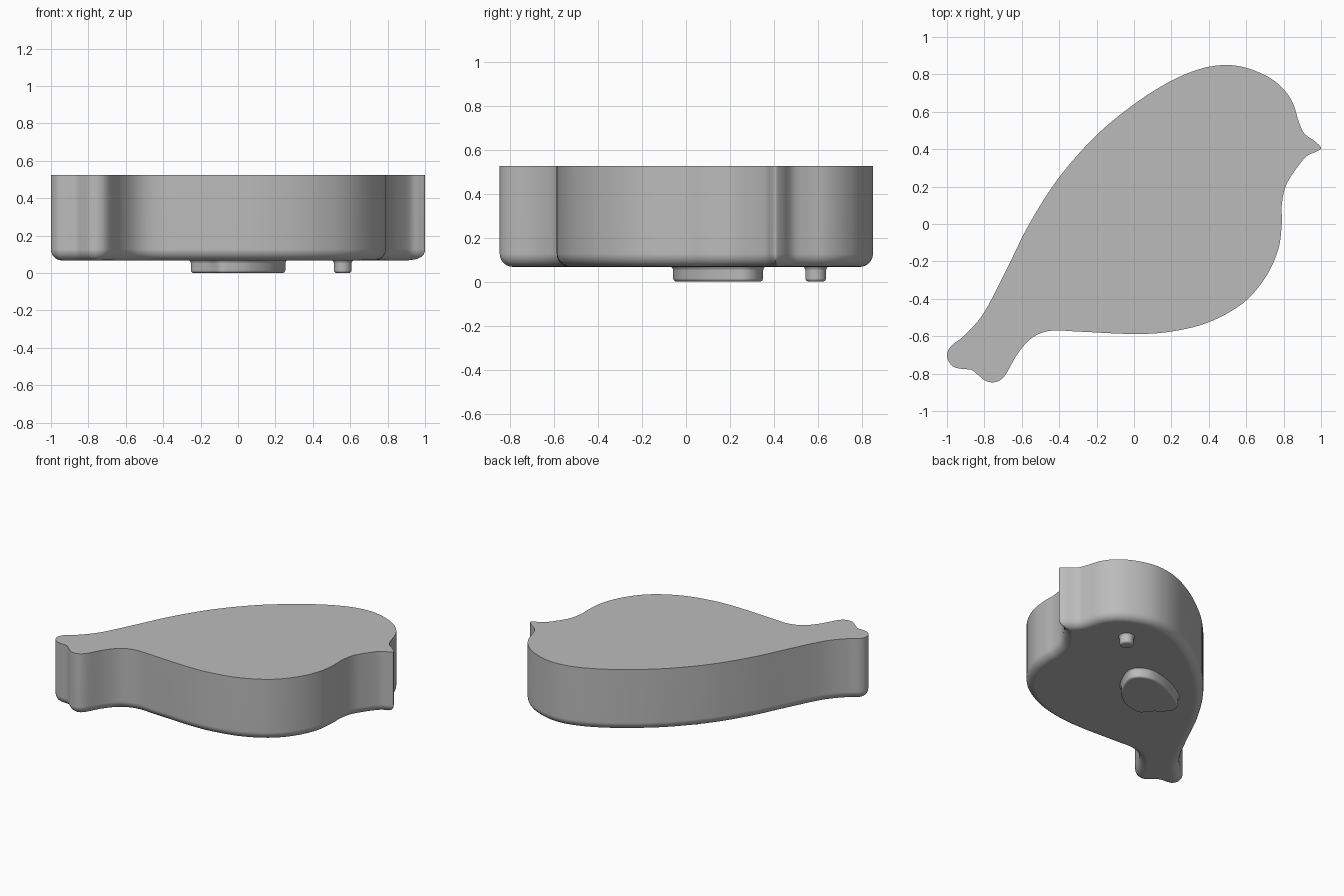
import bpy, bmesh, math
from mathutils import Vector

cube = bpy.data.objects.get("Cube")
if cube:
    bpy.data.objects.remove(cube, do_unlink=True)

# Single grey material
grey = bpy.data.materials.new("plain grey")
grey.use_nodes = True
colour = (0.5, 0.5, 0.5, 1)
grey.diffuse_color = colour
grey.node_tree.nodes["Principled BSDF"].inputs["Base Color"].default_value = colour


def smooth_loop(points, steps):
    """Closed Catmull-Rom curve through the points."""
    pts = [Vector(p) for p in points]
    n = len(pts)
    loop = []
    for i in range(n):
        a, b, c, d = (pts[(i + k) % n] for k in (-1, 0, 1, 2))
        for s in range(steps):
            t = s / steps
            loop.append(b + t * ((c - a) / 2 + t * ((a - 2.5 * b + 2 * c - d / 2)
                        + t * (1.5 * (b - c) + (d - a) / 2))))
    return loop


def inset_loop(loop, dist):
    """Counter-clockwise loop moved inward, with folded-over points snapped away."""
    n = len(loop)
    moved = []
    for i, p in enumerate(loop):
        along = (loop[(i + 1) % n] - loop[i - 1]).normalized()
        moved.append(p + dist * Vector((-along.y, along.x)))
    if dist <= 0:
        return moved
    good = [q for q in moved if min((q - p).length for p in loop) > 0.97 * dist]
    return [min(good, key=lambda g: (g - q).length) for q in moved]


def rounded_slab(name, loop, profile):
    """Loft the loop through (inset, height) pairs from top to bottom, then cap."""
    bm = bmesh.new()
    rings = []
    for dist, z in profile:
        rings.append([bm.verts.new((p.x, p.y, z)) for p in inset_loop(loop, dist)])
    n = len(loop)
    for upper, lower in zip(rings, rings[1:]):
        for i in range(n):
            j = (i + 1) % n
            bm.faces.new((upper[i], lower[i], lower[j], upper[j]))
    bm.faces.new(rings[0])
    bm.faces.new(rings[-1][::-1])
    bmesh.ops.remove_doubles(bm, verts=bm.verts[:], dist=0.0002)
    bmesh.ops.recalc_face_normals(bm, faces=bm.faces[:])
    mesh = bpy.data.meshes.new(name)
    bm.to_mesh(mesh)
    bm.free()
    mesh.materials.append(grey)
    obj = bpy.data.objects.new(name, mesh)
    bpy.context.collection.objects.link(obj)
    bpy.ops.object.select_all(action="DESELECT")
    obj.select_set(True)
    bpy.context.view_layer.objects.active = obj
    bpy.ops.object.shade_smooth_by_angle(angle=math.radians(35))
    normals = obj.modifiers.new("flat caps", "WEIGHTED_NORMAL")
    normals.keep_sharp = True
    return obj


def round_edge(radius, bottom, steps):
    """Quarter-circle profile ending at the bottom height."""
    angles = [math.pi / 2 * k / steps for k in range(steps + 1)]
    return [(radius * (1 - math.cos(a)), bottom + radius * (1 - math.sin(a)))
            for a in angles]


# Bird-shaped body, counter-clockwise from the beak tip
bird = [
    (1, .405), (.97, .44), (.91, .485), (.88, .55), (.85, .645), (.8, .72),
    (.72, .785), (.6, .835), (.48, .85), (.34, .825), (.18, .755), (0, .64),
    (-.2, .475), (-.4, .25), (-.56, 0), (-.68, -.24), (-.8, -.47), (-.9, -.59),
    (-.98, -.655), (-1, -.71), (-.97, -.76), (-.92, -.775), (-.87, -.78),
    (-.83, -.81), (-.79, -.84), (-.74, -.845), (-.69, -.81), (-.62, -.69),
    (-.54, -.605), (-.44, -.57), (-.3, -.575), (0, -.588), (.2, -.575),
    (.4, -.525), (.58, -.425), (.7, -.29), (.77, -.14), (.79, 0), (.79, .1),
    (.81, .2), (.86, .285), (.92, .36), (.97, .385)]
base = 0.067
rounded_slab("bird_body", smooth_loop(bird, 6),
             [(0, 0.525)] + round_edge(0.06, base, 6))

# Raised details under the body: flared foot, straight wall, rounded rim
detail = [(-0.008, base + 0.01), (-0.008, base), (-0.002, base - 0.008),
          (0, base - 0.016)] + round_edge(0.015, 0, 4)
wing = [(.25, .23), (.23, .31), (.14, .35), (.02, .33), (-.12, .27), (-.23, .19),
        (-.25, .11), (-.21, .06), (-.15, .01), (-.1, -.05), (-.04, -.055),
        (.07, -.02), (.18, .08)]
rounded_slab("wing", smooth_loop(wing, 6), detail)
eye = [Vector((0.56 + 0.047 * math.cos(a), 0.59 + 0.047 * math.sin(a)))
       for a in (math.tau * k / 32 for k in range(32))]
rounded_slab("eye", eye, detail)
